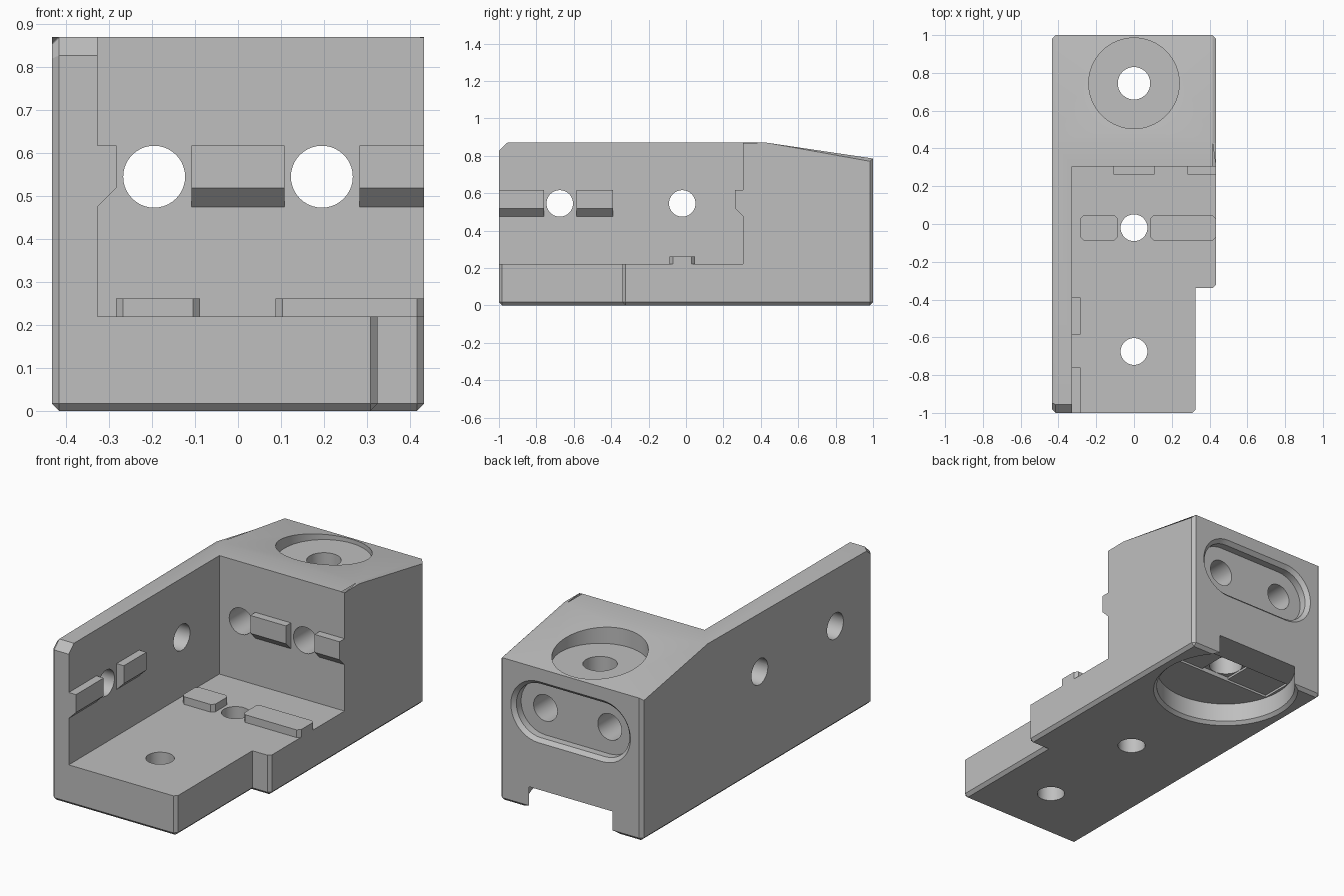
import bpy, bmesh
from math import sin, cos, pi

if "Cube" in bpy.data.objects:
    bpy.data.objects.remove(bpy.data.objects["Cube"])

HALF_W = 0.433       # half width of the bracket
WALL_X = -0.327      # inner face of the side wall
BLOCK_Y = 0.305      # front face of the rear block
FLOOR_Z = 0.22       # top of the base plate
HOLE_Z = 0.545       # height of the horizontal holes
EDGE = 0.017         # small edge chamfer
HOLE_R = 0.071

gray = bpy.data.materials.new("plain gray")
gray.use_nodes = True
color = (0.52, 0.52, 0.52, 1)
gray.diffuse_color = color
gray.node_tree.nodes["Principled BSDF"].inputs["Base Color"].default_value = color


def finish(name, bm):
    bmesh.ops.recalc_face_normals(bm, faces=bm.faces[:])
    mesh = bpy.data.meshes.new(name)
    bm.to_mesh(mesh)
    bm.free()
    mesh.materials.append(gray)
    obj = bpy.data.objects.new(name, mesh)
    bpy.context.collection.objects.link(obj)
    return obj


def place(axis, u, v, d):
    """Point with in-plane coordinates u, v and distance d along the axis."""
    return {"x": (d, u, v), "y": (u, d, v), "z": (u, v, d)}[axis]


def loft_mesh(axis, layers):
    """Solid through matching outlines, given as (distance, outline)."""
    bm = bmesh.new()
    rings = [[bm.verts.new(place(axis, u, v, d)) for u, v in outline]
             for d, outline in layers]
    n = len(rings[0])
    for low, high in zip(rings, rings[1:]):
        for i in range(n):
            j = (i + 1) % n
            bm.faces.new((low[i], low[j], high[j], high[i]))
    bm.faces.new(rings[0][::-1])
    bm.faces.new(rings[-1])
    return bm


def loft(name, axis, layers):
    return finish(name, loft_mesh(axis, layers))


def rect(u0, u1, v0, v1):
    return [(u0, v0), (u1, v0), (u1, v1), (u0, v1)]


def circle(u, v, r, n=40):
    return [(u + r * cos(2 * pi * i / n), v + r * sin(2 * pi * i / n))
            for i in range(n)]


def stadium(u0, u1, v, r, n=20):
    right = [(u1 + r * sin(pi * i / n), v - r * cos(pi * i / n)) for i in range(n + 1)]
    left = [(u0 - r * sin(pi * i / n), v + r * cos(pi * i / n)) for i in range(n + 1)]
    return right + left


def cut(target, axis, layers):
    cutter = loft("cutter", axis, layers)
    cutter.hide_render = True
    mod = target.modifiers.new("cut", "BOOLEAN")
    mod.operation = "DIFFERENCE"
    mod.solver = "EXACT"
    mod.object = cutter
    bpy.context.view_layer.objects.active = target
    bpy.ops.object.modifier_apply(modifier=mod.name)
    bpy.data.objects.remove(cutter)


# Body: side profile with sloped rear roof, chamfered round both sides and below
profile = [(-1, 0), (1, 0), (1, 0.785), (0.43, 0.87), (-0.955, 0.87), (-1, 0.827)]
bm = loft_mesh("x", [(-HALF_W, profile), (HALF_W, profile)])
chamfered = [e for e in bm.edges
             if abs(e.verts[0].co.x - e.verts[1].co.x) < 0.01
             or max(v.co.z for v in e.verts) < 0.01]
bmesh.ops.bevel(bm, geom=chamfered, offset=EDGE, segments=1, affect="EDGES")
body = finish("bracket_body", bm)

# Open corner that leaves the base plate, side wall and rear block
cut(body, "z", [(FLOOR_Z, rect(WALL_X, 1, -2, BLOCK_Y)),
                (2, rect(WALL_X, 1, -2, BLOCK_Y))])


# Narrower front part of the base plate, flared below to chamfer its edge
def notch(o):
    a, b = 0.325 - o, -0.34 + o
    return [(a - EDGE - 0.1, -1.1), (a, EDGE - 1), (a, b), (HALF_W - EDGE, b),
            (HALF_W - EDGE + 0.1, b + 0.1), (0.7, b + 0.1), (0.7, -1.1)]


cut(body, "z", [(-0.01, notch(EDGE + 0.01)), (EDGE, notch(0)), (0.5, notch(0))])

# Bolt holes through base plate and side wall
for y in (-0.675, -0.02):
    ring = circle(0, y, HOLE_R)
    cut(body, "z", [(-0.1, ring), (0.5, ring)])
    ring = circle(y, HOLE_Z, HOLE_R)
    cut(body, "x", [(-0.6, ring), (-0.2, ring)])

# Pair of holes through the rear block and the long recess behind them
HOLE_X = 0.195
cut(body, "y", [(y, stadium(-HOLE_X, HOLE_X, HOLE_Z, r))
                for y, r in ((0.94, 0.148), (0.98, 0.148), (1.01, 0.178))])
for x in (-HOLE_X, HOLE_X):
    ring = circle(x, HOLE_Z, HOLE_R + 0.001)
    cut(body, "y", [(0.2, ring), (1.1, ring)])

# Vertical bore, top counterbore and round bottom recess open to the back
BORE_Y, BORE_R, RECESS_Z = 0.745, 0.087, 0.12
cut(body, "z", [(0.765, circle(0, BORE_Y, 0.24, 64)), (1, circle(0, BORE_Y, 0.24, 64))])
cut(body, "z", [(z, circle(0, BORE_Y, r, 64))
                for z, r in ((-0.01, 0.387), (EDGE, 0.36), (RECESS_Z, 0.36))])
for half_x, depth in ((0.345, 0.012), (BORE_R, 0.024)):
    slot = rect(-half_x, half_x, BORE_Y - BORE_R, BORE_Y + BORE_R)
    cut(body, "z", [(RECESS_Z - 0.02, slot), (RECESS_Z + depth, slot)])
ring = circle(0, BORE_Y, BORE_R - 0.001)
cut(body, "z", [(-0.1, ring), (1, ring)])

# Locating tabs on wall and block, undercut at 45 degrees
TAB, SINK = 0.044, 0.002


def hooked(face, sign):
    back, tip = face - sign * SINK, face + sign * TAB
    return [(back, 0.473), (tip, 0.519), (tip, 0.617), (back, 0.617)]


for name, y0, y1 in (("wall_tab_front", -1, -0.76), ("wall_tab_rear", -0.585, -0.39)):
    outline = hooked(WALL_X, 1)
    loft(name, "y", [(y0, outline), (y1, outline)])
for name, x0, x1 in (("block_tab_middle", -0.108, 0.108),
                     ("block_tab_left", 0.282, HALF_W)):
    outline = hooked(BLOCK_Y, -1)
    loft(name, "x", [(x0, outline), (x1, outline)])

# Floor tabs with clipped corners
for name, x0, x1 in (("floor_tab_right", -0.284, -0.088), ("floor_tab_left", 0.087, HALF_W)):
    y0, y1, c = -0.087, 0.047, EDGE
    outline = [(x0 + c, y0), (x1 - c, y0), (x1, y0 + c), (x1, y1 - c),
               (x1 - c, y1), (x0 + c, y1), (x0, y1 - c), (x0, y0 + c)]
    loft(name, "z", [(FLOOR_Z - SINK, outline), (0.262, outline)])

# Smooth the round holes while keeping edges crisp
bpy.ops.object.select_all(action="DESELECT")
body.select_set(True)
bpy.context.view_layer.objects.active = body
bpy.ops.object.shade_smooth_by_angle(angle=0.4)
